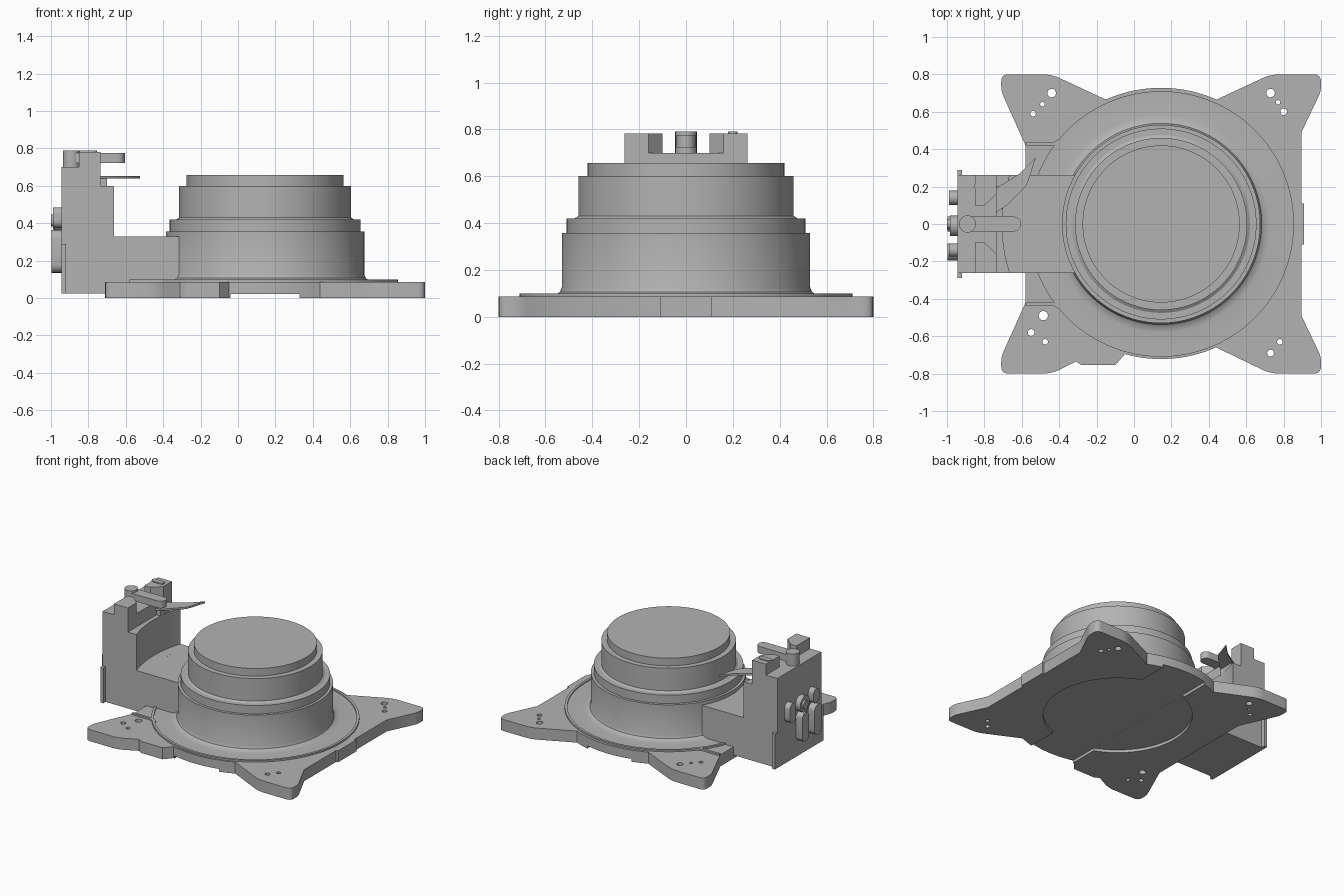
import bpy, bmesh, math

if "Cube" in bpy.data.objects:
    bpy.data.objects.remove(bpy.data.objects["Cube"], do_unlink=True)

grey = bpy.data.materials.new("machined_grey")
grey.use_nodes = True
COLOUR = (0.45, 0.45, 0.45, 1)
grey.diffuse_color = COLOUR
grey.node_tree.nodes["Principled BSDF"].inputs["Base Color"].default_value = COLOUR

CX = 0.145  # axis of the round housing


def finish(name, bm, smooth=True):
    bmesh.ops.recalc_face_normals(bm, faces=bm.faces)
    me = bpy.data.meshes.new(name)
    bm.to_mesh(me)
    bm.free()
    ob = bpy.data.objects.new(name, me)
    bpy.context.collection.objects.link(ob)
    me.materials.append(grey)
    if smooth:
        smooth_sharp(ob)
    return ob


def activate(ob):
    bpy.ops.object.select_all(action='DESELECT')
    ob.select_set(True)
    bpy.context.view_layer.objects.active = ob


def smooth_sharp(ob):
    activate(ob)
    bpy.ops.object.shade_smooth_by_angle(angle=math.radians(30))


def prism(name, pts, lo, hi, axis='z'):
    """Extrude an outline: (x, y) along z, (x, z) along y, or (y, z) along x."""
    place = {'z': lambda a, b, c: (a, b, c),
             'y': lambda a, b, c: (a, c, b),
             'x': lambda a, b, c: (c, a, b)}[axis]
    bm = bmesh.new()
    low = [bm.verts.new(place(a, b, lo)) for a, b in pts]
    top = [bm.verts.new(place(a, b, hi)) for a, b in pts]
    bm.faces.new(low)
    bm.faces.new(top)
    n = len(pts)
    for i in range(n):
        j = (i + 1) % n
        bm.faces.new((low[i], low[j], top[j], top[i]))
    return finish(name, bm)


def box(name, x, y, z):
    return prism(name, [(x[0], y[0]), (x[1], y[0]), (x[1], y[1]), (x[0], y[1])], *z)


def arc(cx, cy, r, a0, a1, n):
    return [(cx + r * math.cos(math.radians(a0 + (a1 - a0) * i / n)),
             cy + r * math.sin(math.radians(a0 + (a1 - a0) * i / n))) for i in range(n + 1)]


def disc(name, x, y, r, lo, hi, n=24, axis='z'):
    return prism(name, arc(x, y, r, 0, 360, n)[:-1], lo, hi, axis)


def capsule(a, b, r):
    """Outline of a slot between two points."""
    t = math.degrees(math.atan2(b[1] - a[1], b[0] - a[0]))
    return arc(*b, r, t - 90, t + 90, 10) + arc(*a, r, t + 90, t + 270, 10)


def rounded(p, q, s, r):
    """Round the corner q between p and s."""
    def step(to):
        d = math.dist(q, to)
        return (q[0] + (to[0] - q[0]) * r / d, q[1] + (to[1] - q[1]) * r / d)
    a, b = step(p), step(s)
    out = []
    for i in range(6):
        t = i / 5
        out.append(tuple((1 - t) ** 2 * a[k] + 2 * t * (1 - t) * q[k] + t * t * b[k] for k in (0, 1)))
    return out


def cut(target, cutter):
    activate(target)
    m = target.modifiers.new("cut", 'BOOLEAN')
    m.operation, m.object, m.solver = 'DIFFERENCE', cutter, 'EXACT'
    bpy.ops.object.modifier_apply(modifier=m.name)
    bpy.data.objects.remove(cutter, do_unlink=True)


def lathe(name, profile, n=128):
    bm = bmesh.new()
    rings = []
    for r, z in profile:
        rings.append([bm.verts.new((x, y, z)) for x, y in arc(CX, 0, r, 0, 360, n)[:-1]])
    for a, b in zip(rings, rings[1:]):
        for i in range(n):
            j = (i + 1) % n
            bm.faces.new((a[i], a[j], b[j], b[i]))
    bm.faces.new(rings[0])
    bm.faces.new(rings[-1])
    return finish(name, bm)


# Base plate with four splayed feet
outline = [(0.895, -0.49), (0.895, 0.49)]
outline += rounded((0.895, 0.49), (1.0, 0.71), (1.0, 0.8), 0.03)
outline += rounded((1.0, 0.71), (1.0, 0.8), (0.72, 0.8), 0.04)
outline += rounded((1.0, 0.8), (0.73, 0.8), (0.44, 0.665), 0.05)
outline += arc(CX, 0, 0.728, 66, 114, 24)
outline += rounded((-0.15, 0.665), (-0.44, 0.8), (-0.71, 0.8), 0.05)
outline += rounded((-0.44, 0.8), (-0.71, 0.8), (-0.71, 0.71), 0.04)
outline += rounded((-0.71, 0.8), (-0.71, 0.71), (-0.58, 0.42), 0.03)
outline += [(-0.58, 0.42), (-0.58, -0.42)]
outline += rounded((-0.58, -0.42), (-0.71, -0.71), (-0.71, -0.8), 0.03)
outline += rounded((-0.71, -0.71), (-0.71, -0.8), (-0.44, -0.8), 0.04)
outline += rounded((-0.71, -0.8), (-0.44, -0.8), (-0.31, -0.735), 0.05)
outline += [(-0.31, -0.735), (-0.28, -0.755), (-0.1, -0.755)]
outline += arc(CX, 0, 0.722, -105.6, -66, 20)
outline += rounded((0.44, -0.66), (0.73, -0.8), (1.0, -0.8), 0.05)
outline += rounded((0.73, -0.8), (1.0, -0.8), (1.0, -0.71), 0.04)
outline += rounded((1.0, -0.8), (1.0, -0.71), (0.895, -0.49), 0.03)
plate = prism("base_plate", outline, 0, 0.087)

# Mounting holes, underside channel and round recess
for x, y, r in [(-0.44, 0.70, 0.023), (0.73, 0.70, 0.023), (-0.485, -0.49, 0.025),
                (-0.55, -0.58, 0.018), (-0.475, -0.63, 0.015), (0.73, -0.69, 0.018),
                (0.78, -0.63, 0.015), (-0.54, 0.59, 0.015), (-0.49, 0.64, 0.012),
                (0.80, 0.60, 0.018), (0.77, 0.65, 0.012)]:
    cut(plate, disc("hole_cutter", x, y, r, -0.1, 0.2, 16))
cut(plate, box("channel_cutter", (-0.04, 0.33), (-0.9, 0.9), (-0.1, 0.021)))
cut(plate, disc("recess_cutter", CX, 0, 0.51, -0.1, 0.0205, 96))
smooth_sharp(plate)
box("side_tab", (0.88, 0.91), (-0.11, 0.11), (0, 0.087))

# Stepped round housing with flange lip and filleted foot
lathe("housing", [(0.71, 0.06), (0.71, 0.099), (0.692, 0.099), (0.692, 0.091),
                  (0.58, 0.091), (0.555, 0.095), (0.538, 0.106), (0.53, 0.125),
                  (0.53, 0.357), (0.51, 0.357), (0.51, 0.42), (0.475, 0.42),
                  (0.46, 0.43), (0.46, 0.60), (0.42, 0.60), (0.42, 0.657)])

# Lip carried from the flange to the plate edge on both sides of the arm
for side, s in (("front", -1), ("back", 1)):
    pts = [(-0.58, 0.42), (-0.42, 0.42), (-0.37, 0.445), (-0.37, 0.47), (-0.43, 0.437), (-0.58, 0.437)]
    prism(side + "_lip", [(x, s * y) for x, y in pts], 0.08, 0.099)

# Control arm: L-shaped body hollowed by a curve around the housing
arm = prism("arm_body", [(-0.945, 0.025), (-0.1, 0.025), (-0.1, 0.33), (-0.62, 0.33),
                         (-0.62, 0.60), (-0.735, 0.60), (-0.735, 0.70), (-0.945, 0.70)],
            -0.262, 0.262, 'y')
cut(arm, disc("curve_cutter", CX, 0, 0.85, 0.3301, 0.9, 128))
smooth_sharp(arm)

# Raised blocks and ridges on each side of the arm
for side, s in (("front", -1), ("back", 1)):
    pts = [(-0.85, 0.262), (-0.735, 0.262), (-0.735, 0.16), (-0.80, 0.10), (-0.85, 0.10)]
    prism(side + "_top_block", [(x, s * y) for x, y in pts], 0.68, 0.782)
    y = sorted((s * 0.25, s * 0.29))
    box(side + "_ridge", (-0.945, -0.92), y, (0.025, 0.29))
prism("slot_button", capsule((-0.835, 0.20), (-0.775, 0.20), 0.02), 0.78, 0.79)

# Lever on its post, and the pointed flag plate
disc("lever_post", -0.89, 0, 0.046, 0.69, 0.79)
prism("lever", capsule((-0.88, 0), (-0.645, 0), 0.04), 0.722, 0.775)
box("flag_support", (-0.745, -0.70), (0.08, 0.2), (0.59, 0.64))
prism("flag_plate", [(-0.74, 0.06), (-0.68, 0.10), (-0.58, 0.20), (-0.565, 0.23),
                     (-0.525, 0.355), (-0.61, 0.27), (-0.74, 0.19)], 0.638, 0.652)

# Connectors on the outer wall
for i, (y, z0, z1, r, depth) in enumerate([(0.14, 0.37, 0.44, 0.038, 0.045),
                                           (0.0, 0.18, 0.32, 0.04, 0.053),
                                           (-0.15, 0.18, 0.32, 0.045, 0.053),
                                           (-0.01, 0.41, 0.42, 0.055, 0.04),
                                           (-0.14, 0.41, 0.45, 0.035, 0.045)]):
    prism("connector_%d" % (i + 1), capsule((y, z0), (y, z1), r), -0.945 - depth, -0.93, 'x')
prism("connector_stub", capsule((0.0, 0.41), (0.0, 0.42), 0.028), -1.0, -0.93, 'x')
